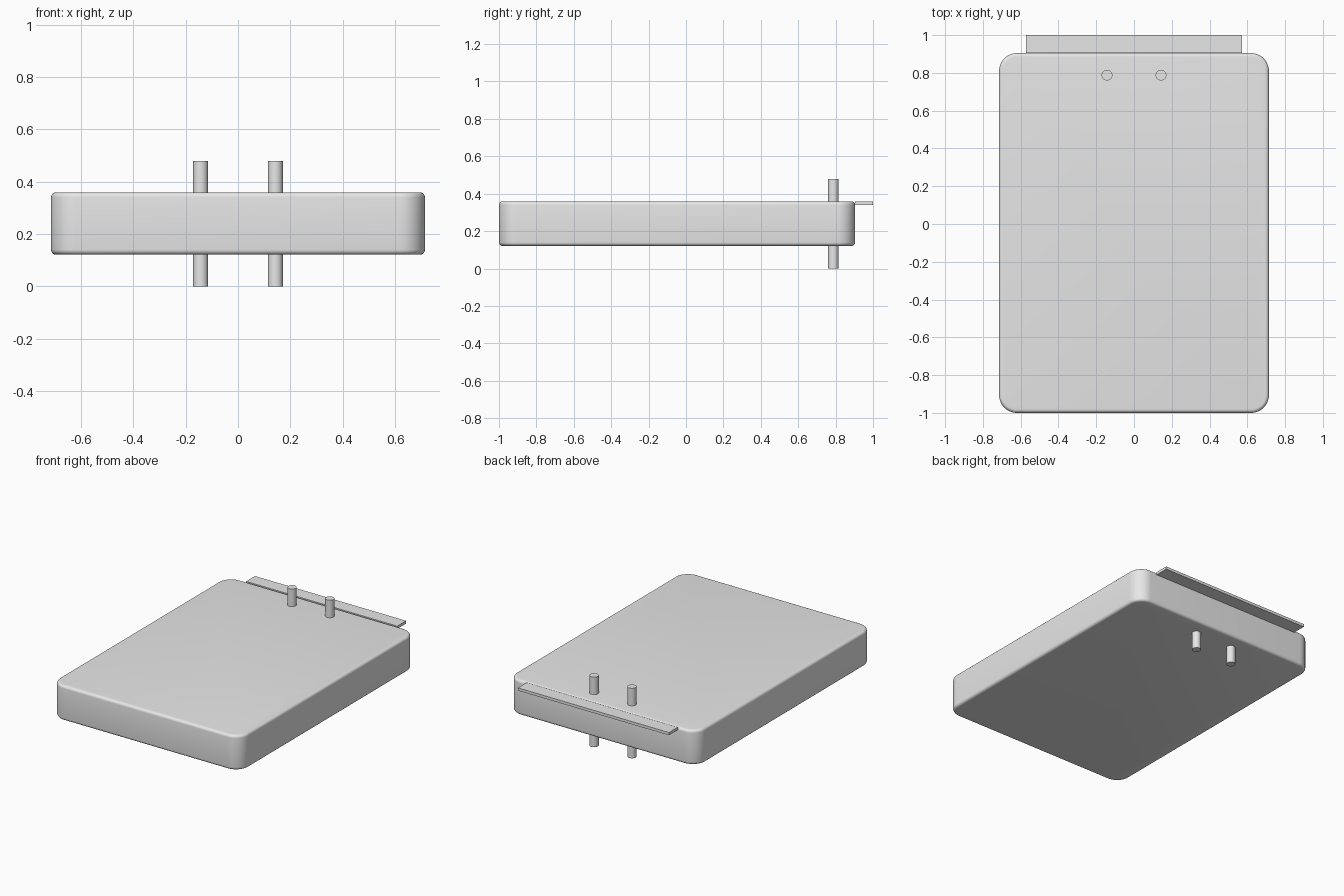
import bpy, bmesh, math
from mathutils import Matrix

if "Cube" in bpy.data.objects:
    bpy.data.objects.remove(bpy.data.objects["Cube"])

grey = bpy.data.materials.new("plain_grey")
grey.diffuse_color = (0.8, 0.8, 0.8, 1)
grey.use_nodes = True
grey.node_tree.nodes["Principled BSDF"].inputs["Base Color"].default_value = grey.diffuse_color

U = 2 / 21                      # base module: body is 15 x 20 x 2.5 modules
Z0, Z1 = 1.27 * U, 3.77 * U     # body bottom and top


def make(name, bm, smooth=False):
    mesh = bpy.data.meshes.new(name)
    bmesh.ops.recalc_face_normals(bm, faces=bm.faces)
    bm.to_mesh(mesh)
    bm.free()
    mesh.materials.append(grey)
    ob = bpy.data.objects.new(name, mesh)
    bpy.context.collection.objects.link(ob)
    if smooth:
        bpy.ops.object.select_all(action='DESELECT')
        ob.select_set(True)
        bpy.context.view_layer.objects.active = ob
        bpy.ops.object.shade_smooth_by_angle(angle=math.radians(35))
    return ob


def box(x0, x1, y0, y1, z0, z1):
    bm = bmesh.new()
    m = (Matrix.Translation(((x0 + x1) / 2, (y0 + y1) / 2, (z0 + z1) / 2))
         @ Matrix.Diagonal((x1 - x0, y1 - y0, z1 - z0, 1)))
    bmesh.ops.create_cube(bm, size=1, matrix=m)
    return bm


# Body: slab with wide rounded corners, then small rounded rims
bm = box(-7.5 * U, 7.5 * U, -1, 1 - U, Z0, Z1)
upright = [e for e in bm.edges if abs(e.verts[0].co.z - e.verts[1].co.z) > 0.1]
bmesh.ops.bevel(bm, geom=upright, offset=U, segments=12, profile=0.5, affect='EDGES')
rims = [e for e in bm.edges if abs(e.verts[0].co.z - e.verts[1].co.z) < 1e-4]
bmesh.ops.bevel(bm, geom=rims, offset=0.2 * U, segments=5, profile=0.5, affect='EDGES')
make("body", bm, True)

# Thin lip flush with the top at the back
make("back_lip", box(-6 * U, 6 * U, 1 - U, 1, Z1 - 0.2 * U, Z1))

# Two pins passing right through the body
for side, x in (("left", -1.5 * U), ("right", 1.5 * U)):
    bm = bmesh.new()
    bmesh.ops.create_cone(bm, cap_ends=True, segments=32, radius1=0.3 * U,
                          radius2=0.3 * U, depth=5.03 * U,
                          matrix=Matrix.Translation((x, 0.788, 2.515 * U)))
    make(side + "_pin", bm, True)
